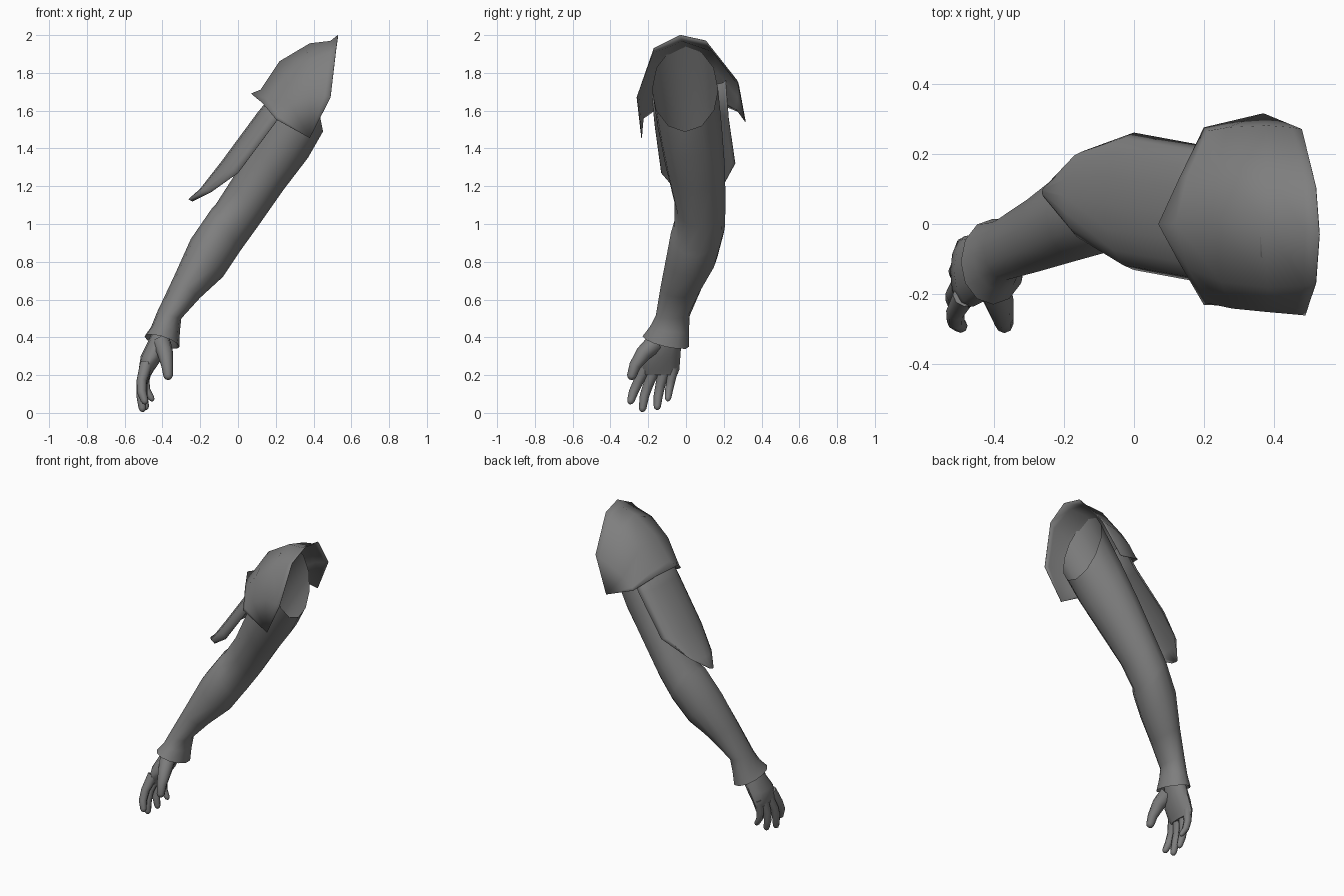
import bpy, bmesh, math
from mathutils import Vector as V

grey = bpy.data.materials.new("mid_grey")
grey.diffuse_color = (0.21, 0.21, 0.21, 1)


def finish(name, bm, angle=50):
    bmesh.ops.remove_doubles(bm, verts=bm.verts[:], dist=0.0005)
    bmesh.ops.recalc_face_normals(bm, faces=bm.faces[:])
    me = bpy.data.meshes.new(name)
    bm.to_mesh(me)
    bm.free()
    me.materials.append(grey)
    ob = bpy.data.objects.new(name, me)
    bpy.context.scene.collection.objects.link(ob)
    bpy.ops.object.select_all(action='DESELECT')
    bpy.context.view_layer.objects.active = ob
    ob.select_set(True)
    bpy.ops.object.shade_smooth_by_angle(angle=math.radians(angle))
    return ob


def grid(bm, rows, closed):
    """Skin a list of equally long point rows with quads."""
    vs = [[bm.verts.new(p) for p in r] for r in rows]
    n = len(rows[0])
    for a, b in zip(vs, vs[1:]):
        for i in range(n if closed else n - 1):
            j = (i + 1) % n
            bm.faces.new((a[i], a[j], b[j], b[i]))
    return vs


def loft(name, rings, sides=12, cap_start=True):
    """Each ring: outer x, z, inner x, z, lowest and highest y, tilt."""
    rows = []
    for x1, z1, x2, z2, y1, y2, tilt in rings:
        a, b = V((x1, 0, z1)), V((x2, 0, z2))
        c, u = (a + b) / 2 + V((0, (y1 + y2) / 2, 0)), (a - b) / 2
        w = V((0, (y2 - y1) / 2, -tilt))
        rows.append([c + u * math.cos(t) + w * math.sin(t)
                     for t in (2 * math.pi * k / sides for k in range(sides))])
    bm = bmesh.new()
    vs = grid(bm, rows, True)
    if cap_start:
        bm.faces.new(vs[0])
    bm.faces.new(vs[-1])
    return finish(name, bm)


def digit(name, pts, radii, sides=8):
    """Round finger along a path with a blunt domed tip."""
    pts = [V(p) for p in pts]
    end = (pts[-1] - pts[-2]).normalized()
    pts += [pts[-1] + end * 0.013, pts[-1] + end * 0.02]
    radii = list(radii) + [radii[-1] * 0.75, radii[-1] * 0.3]
    rows = []
    for i, (p, r) in enumerate(zip(pts, radii)):
        d = (pts[min(i + 1, len(pts) - 1)] - pts[max(i - 1, 0)]).normalized()
        u = d.cross(V((1, 0, 0))).normalized()
        w = d.cross(u)
        rows.append([p + (u * math.cos(t) + w * math.sin(t)) * r
                     for t in (2 * math.pi * k / sides for k in range(sides))])
    bm = bmesh.new()
    vs = grid(bm, rows, True)
    bm.faces.new(vs[0])
    bm.faces.new(vs[-1])
    return finish(name, bm, 60)


# sleeve, open at the shoulder, with a flared cuff that turns inwards
loft("sleeve", [
    (0.36, 1.94, 0.45, 1.49, -0.18, 0.17, 0),
    (0.20, 1.68, 0.37, 1.35, -0.15, 0.19, 0),
    (0.08, 1.45, 0.24, 1.18, -0.11, 0.205, 0),
    (-0.03, 1.24, 0.10, 0.98, -0.06, 0.21, 0),
    (-0.12, 1.10, 0.01, 0.855, -0.06, 0.205, 0),
    (-0.14, 1.08, -0.01, 0.825, -0.08, 0.20, 0),
    (-0.25, 0.92, -0.08, 0.72, -0.105, 0.165, 0),
    (-0.34, 0.72, -0.20, 0.61, -0.135, 0.085, 0),
    (-0.43, 0.53, -0.30, 0.50, -0.16, 0.02, 0),
    (-0.46, 0.455, -0.308, 0.43, -0.19, 0.015, 0.015),
    (-0.495, 0.405, -0.31, 0.35, -0.23, 0.015, 0.028),
    (-0.485, 0.41, -0.32, 0.36, -0.22, 0.005, 0.028),
    (-0.44, 0.47, -0.33, 0.44, -0.16, 0.0, 0)], cap_start=False)

# palm
loft("palm", [
    (-0.44, 0.46, -0.345, 0.44, -0.16, -0.03, 0),
    (-0.475, 0.38, -0.37, 0.36, -0.20, -0.025, 0),
    (-0.515, 0.30, -0.40, 0.29, -0.235, -0.03, 0),
    (-0.525, 0.235, -0.445, 0.225, -0.24, -0.035, 0),
    (-0.515, 0.205, -0.46, 0.20, -0.225, -0.045, 0)])

# digits
digit("thumb", [(-0.405, -0.165, 0.37), (-0.385, -0.225, 0.315),
                (-0.375, -0.27, 0.25), (-0.37, -0.288, 0.195)],
      (0.05, 0.042, 0.031, 0.025))
digit("index_finger", [(-0.485, -0.205, 0.26), (-0.51, -0.25, 0.17),
                       (-0.51, -0.278, 0.11), (-0.495, -0.292, 0.065)],
      (0.034, 0.027, 0.025, 0.02))
digit("middle_finger", [(-0.485, -0.16, 0.25), (-0.512, -0.2, 0.15),
                        (-0.513, -0.22, 0.09), (-0.506, -0.23, 0.025)],
      (0.034, 0.027, 0.025, 0.02))
digit("ring_finger", [(-0.485, -0.11, 0.25), (-0.505, -0.135, 0.15),
                      (-0.503, -0.147, 0.09), (-0.49, -0.152, 0.035)],
      (0.034, 0.026, 0.024, 0.019))
digit("little_finger", [(-0.48, -0.065, 0.25), (-0.492, -0.08, 0.17),
                        (-0.485, -0.09, 0.12), (-0.46, -0.095, 0.08)],
      (0.03, 0.023, 0.021, 0.017))


def thicken(ob):
    m = ob.modifiers.new("thickness", 'SOLIDIFY')
    m.thickness = 0.003
    m.offset = 0


# upper arm plate: front edge, ridge and back edge of each section
sections = [
    ((0.30, -0.18, 1.68), (0.22, 0.02, 1.73), (0.30, 0.21, 1.76)),
    ((0.19, -0.165, 1.525), (0.105, 0.03, 1.59), (0.19, 0.225, 1.56)),
    ((0.0, -0.13, 1.27), (-0.083, 0.06, 1.335), (0.0, 0.26, 1.32)),
    ((-0.14, -0.045, 1.17), (-0.20, 0.08, 1.185), (-0.15, 0.205, 1.22)),
    ((-0.24, 0.07, 1.12), (-0.262, 0.09, 1.13), (-0.245, 0.11, 1.135))]
rows = []
for f, r, b in sections:
    f, r, b = V(f), V(r), V(b)
    row = []
    for k in range(9):
        t = math.pi * k / 8
        e = f if k <= 4 else b
        # elliptical bend from each edge over the ridge
        p = e + (r - e) * math.sin(t)
        p.y = r.y + (e.y - r.y) * abs(math.cos(t))
        row.append(p)
    rows.append(row)
bm = bmesh.new()
grid(bm, rows, False)
thicken(finish("upper_arm_plate", bm, 60))

# shoulder guard: rows run front to back, from inner rim to flared outer rim
front, back = (0.38, -0.235, 1.455), (0.37, 0.315, 1.54)
inner_rim = [(0.49, -0.26, 1.67), (0.52, -0.17, 1.93), (0.53, -0.03, 2.0),
             (0.52, 0.105, 1.97), (0.48, 0.27, 1.76)]
collar = [(0.46, -0.257, 1.68), (0.485, -0.175, 1.905), (0.49, -0.02, 1.968),
          (0.485, 0.12, 1.94), (0.45, 0.275, 1.75)]
crest = [(0.38, -0.25, 1.68), (0.38, -0.18, 1.87), (0.38, 0.0, 1.955),
         (0.38, 0.15, 1.91), (0.38, 0.28, 1.73)]
slope = [(0.28, -0.24, 1.63), (0.25, -0.165, 1.77), (0.22, 0.01, 1.86),
         (0.24, 0.17, 1.80), (0.27, 0.275, 1.67)]
lower = [(0.21, -0.225, 1.57), (0.155, -0.125, 1.66), (0.12, 0.0, 1.71),
         (0.155, 0.14, 1.68), (0.21, 0.265, 1.61)]
outer_rim = [(0.20, -0.23, 1.555), (0.13, -0.11, 1.64), (0.07, 0.0, 1.69),
             (0.13, 0.13, 1.655), (0.20, 0.275, 1.595)]
bm = bmesh.new()
grid(bm, [[front] + r + [back]
          for r in (inner_rim, collar, crest, slope, lower, outer_rim)], False)
thicken(finish("shoulder_guard", bm, 75))
